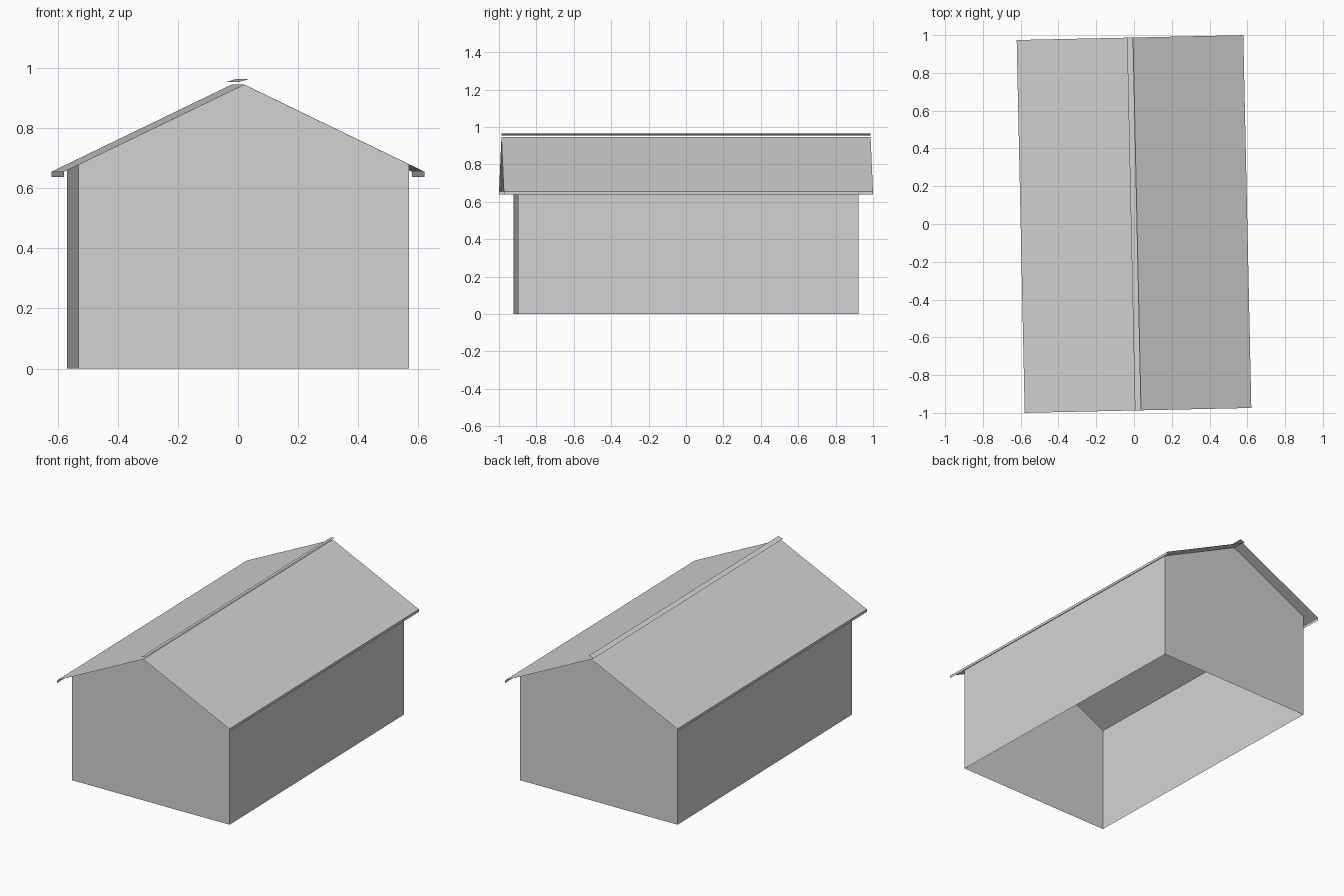
import bpy
import math

cube = bpy.data.objects.get("Cube")
if cube:
    bpy.data.objects.remove(cube, do_unlink=True)

# Main dimensions
TURN = 0.0215                      # whole house is turned slightly
WALL_X, WALL_Y = 0.55, 0.91
EAVE_X, ROOF_Y = 0.60, 0.987
EAVE_Z, RIDGE_Z = 0.655, 0.945
FASCIA_Z = 0.638
WALL_Z = RIDGE_Z - (RIDGE_Z - EAVE_Z) * WALL_X / EAVE_X

grey = bpy.data.materials.new("light grey")
grey.use_nodes = True
colour = (0.65, 0.65, 0.65, 1)
grey.diffuse_color = colour
grey.node_tree.nodes["Principled BSDF"].inputs["Base Color"].default_value = colour


def add_part(name, verts, faces):
    mesh = bpy.data.meshes.new(name)
    mesh.from_pydata(verts, [], faces)
    mesh.materials.append(grey)
    obj = bpy.data.objects.new(name, mesh)
    obj.rotation_euler.z = TURN
    bpy.context.collection.objects.link(obj)
    return obj


def sheet(name, profile, half_length):
    """Sweep an x-z profile along y as a thin open sheet."""
    n = len(profile)
    verts = [(x, y, z) for y in (-half_length, half_length) for x, z in profile]
    faces = [(i, i + 1, n + i + 1, n + i) for i in range(n - 1)]
    return add_part(name, verts, faces)


# Four walls, open at the top and bottom
corners = [(-WALL_X, -WALL_Y), (WALL_X, -WALL_Y), (WALL_X, WALL_Y), (-WALL_X, WALL_Y)]
add_part("walls",
         [(x, y, z) for z in (0, WALL_Z) for x, y in corners],
         [(i, (i + 1) % 4, (i + 1) % 4 + 4, i + 4) for i in range(4)])

# Triangular gables above the end walls
for name, side in (("front_gable", -1), ("back_gable", 1)):
    y = side * WALL_Y
    add_part(name,
             [(side * WALL_X, y, WALL_Z), (-side * WALL_X, y, WALL_Z), (0, y, RIDGE_Z)],
             [(0, 1, 2)])

# Roof slopes and the hanging strips along the eaves
sheet("roof", [(EAVE_X, EAVE_Z), (0, RIDGE_Z), (-EAVE_X, EAVE_Z)], ROOF_Y)
sheet("left_fascia", [(EAVE_X, FASCIA_Z), (EAVE_X, EAVE_Z)], ROOF_Y)
sheet("right_fascia", [(-EAVE_X, EAVE_Z), (-EAVE_X, FASCIA_Z)], ROOF_Y)

# Tilted strip floating just above the ridge
sheet("ridge_cap", [(0.016, 0.964), (-0.016, 0.954)], ROOF_Y)
